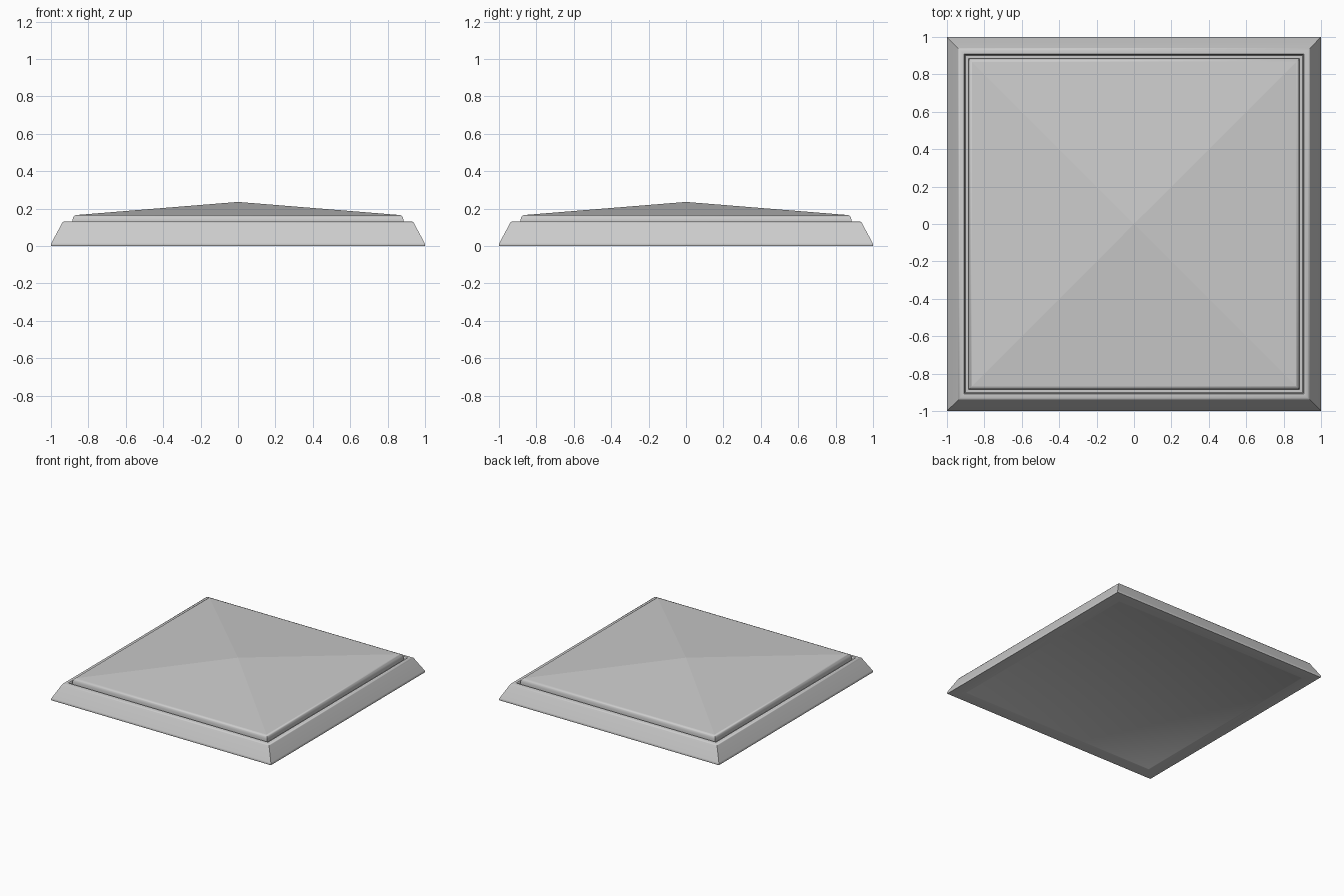
import bpy, bmesh, math

if "Cube" in bpy.data.objects:
    bpy.data.objects.remove(bpy.data.objects["Cube"])


def square_loft(name, profile, apex=None, smooth=True):
    """Stack square rings given as (half width, height); optionally end in a point."""
    bm = bmesh.new()
    rings = []
    for r, z in profile:
        rings.append([bm.verts.new((sx * r, sy * r, z))
                      for sx, sy in ((-1, -1), (1, -1), (1, 1), (-1, 1))])
    for a, b in zip(rings, rings[1:]):
        for i in range(4):
            j = (i + 1) % 4
            bm.faces.new((a[i], a[j], b[j], b[i]))
    bm.faces.new(rings[0][::-1])
    if apex is None:
        bm.faces.new(rings[-1])
    else:
        tip = bm.verts.new((0, 0, apex))
        for i in range(4):
            bm.faces.new((rings[-1][i], rings[-1][(i + 1) % 4], tip))
    bmesh.ops.recalc_face_normals(bm, faces=bm.faces)
    mesh = bpy.data.meshes.new(name)
    bm.to_mesh(mesh)
    bm.free()
    obj = bpy.data.objects.new(name, mesh)
    bpy.context.collection.objects.link(obj)
    if smooth:
        bpy.ops.object.select_all(action='DESELECT')
        obj.select_set(True)
        bpy.context.view_layer.objects.active = obj
        bpy.ops.object.shade_smooth_by_angle(angle=math.radians(40))
    return obj


# Whole cap: shallow underside recess, sloped skirt, rounded shoulder,
# narrow groove, rounded lip and low pyramid top
cap = square_loft("pillar_cap", [
    (0.895, 0.003), (0.90, 0.0),                       # underside panel edge
    (0.998, 0.0), (1.0, 0.004), (1.0, 0.012),          # bottom rim
    (0.996, 0.02), (0.941, 0.122),                     # sloped skirt
    (0.937, 0.128), (0.928, 0.132),                    # shoulder
    (0.908, 0.132), (0.904, 0.128), (0.902, 0.115),    # groove outer wall
    (0.885, 0.115), (0.885, 0.14),                     # groove inner wall
    (0.881, 0.154), (0.874, 0.163), (0.865, 0.166),    # rounded lip
], apex=0.236)

# Keep the four roof facets flat
for face in cap.data.polygons:
    if len(face.vertices) == 3:
        face.use_smooth = False
